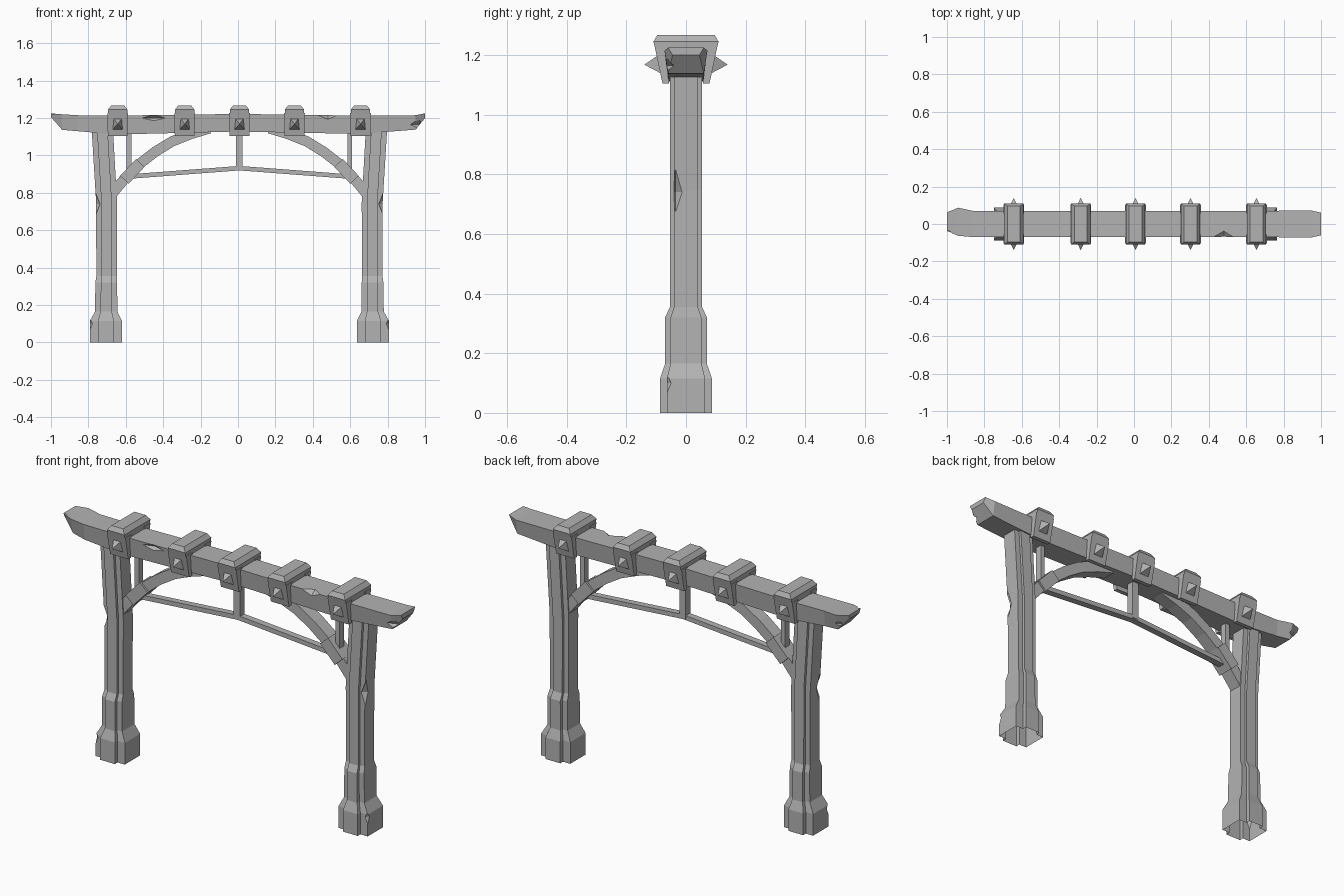
import bpy, bmesh
from mathutils import Vector, Matrix

cube = bpy.data.objects.get("Cube")
if cube:
    bpy.data.objects.remove(cube, do_unlink=True)

grey = bpy.data.materials.new("stone_grey")
grey.use_nodes = True
COLOUR = (0.45, 0.45, 0.45, 1)
grey.diffuse_color = COLOUR
grey.node_tree.nodes["Principled BSDF"].inputs["Base Color"].default_value = COLOUR

AXIS = 0.0075  # the gate is mirrored about this x


def finish(name, bm):
    bmesh.ops.recalc_face_normals(bm, faces=bm.faces)
    mesh = bpy.data.meshes.new(name)
    bm.to_mesh(mesh)
    bm.free()
    mesh.materials.append(grey)
    obj = bpy.data.objects.new(name, mesh)
    bpy.context.collection.objects.link(obj)
    return obj


def loft(name, rings):
    """Skin a row of equal closed rings and cap both ends."""
    bm = bmesh.new()
    rows = [[bm.verts.new(p) for p in ring] for ring in rings]
    n = len(rows[0])
    for a, b in zip(rows, rows[1:]):
        for i in range(n):
            j = (i + 1) % n
            bm.faces.new((a[i], a[j], b[j], b[i]))
    bm.faces.new(rows[0])
    bm.faces.new(rows[-1])
    return finish(name, bm)


def rect(x, y, z, a, b):
    return [(x - a, y - b, z), (x + a, y - b, z), (x + a, y + b, z), (x - a, y + b, z)]


def bar(name, path, width, depth):
    """Rectangular bar along a path of (x, z) points."""
    pts = [Vector((x, 0, z)) for x, z in path]
    side = Vector((0, depth / 2, 0))
    rings = []
    for i, p in enumerate(pts):
        d = (pts[min(i + 1, len(pts) - 1)] - pts[max(i - 1, 0)]).normalized()
        n = Vector((-d.z, 0, d.x)) * width / 2
        rings.append([p - n - side, p + n - side, p + n + side, p - n + side])
    return loft(name, rings)


def mirrored(path, s):
    return [(AXIS + s * x, z) for x, z in path]


def chip(obj, chips):
    """Knock angular chips out of an object with octahedral cutters."""
    cutters = []
    for loc, size in chips:
        bm = bmesh.new()
        bmesh.ops.create_uvsphere(bm, u_segments=4, v_segments=2, radius=1)
        bmesh.ops.transform(bm, verts=bm.verts,
                            matrix=Matrix.Translation(loc) @ Matrix.Diagonal((*size, 1)))
        cutter = finish("chip_cutter", bm)
        cutter.hide_render = True
        mod = obj.modifiers.new("chip", "BOOLEAN")
        mod.operation, mod.solver, mod.object = "DIFFERENCE", "EXACT", cutter
        cutters.append(cutter)
    bpy.context.view_layer.update()
    graph = bpy.context.evaluated_depsgraph_get()
    mesh = bpy.data.meshes.new_from_object(obj.evaluated_get(graph))
    obj.modifiers.clear()
    obj.data = mesh
    for cutter in cutters:
        bpy.data.objects.remove(cutter, do_unlink=True)


def cross(x, z, a, b):
    """Cross-shaped post section with notched corners."""
    c, d = a * 0.5, b * 0.74
    quarter = [(a, d), (c, d), (c, b)]
    ring = quarter + [(-p, q) for p, q in reversed(quarter)]
    ring += [(-p, -q) for p, q in ring]
    return [(x + p, q, z) for p, q in ring]


# Posts: offset from the axis, height, half width, half depth
POST = [(0.714, 0, 0.086, 0.087), (0.714, 0.115, 0.086, 0.087),
        (0.712, 0.165, 0.06, 0.07), (0.712, 0.32, 0.058, 0.07),
        (0.71, 0.355, 0.055, 0.054), (0.71, 0.75, 0.056, 0.054),
        (0.733, 1.14, 0.057, 0.054)]
for s, side in ((-1, "right"), (1, "left")):
    post = loft(side + "_post", [cross(AXIS + s * x, z, a, b) for x, z, a, b in POST])
    chip(post, [((AXIS + s * 0.775, -0.035, 0.74), (0.035, 0.03, 0.09)),
                ((AXIS + s * 0.80, -0.075, 0.1), (0.025, 0.025, 0.06))])
    # Hollow underside
    bm = bmesh.new()
    bm.from_mesh(post.data)
    floor = [f for f in bm.faces if all(v.co.z < 0.001 for v in f.verts)]
    bmesh.ops.delete(bm, geom=floor, context="FACES")
    bm.to_mesh(post.data)
    bm.free()

    # Curved brace with its clasp, and the slim hanger beside the post
    arc = [(-0.68, 0.795), (-0.61, 0.88), (-0.54, 0.95), (-0.45, 1.02),
           (-0.36, 1.075), (-0.26, 1.115), (-0.16, 1.145)]
    bar(side + "_brace", mirrored(arc, -s), 0.055, 0.07)
    bar(side + "_brace_clasp", mirrored([(-0.615, 0.87), (-0.53, 0.96)], -s), 0.062, 0.09)
    bar(side + "_hanger", mirrored([(-0.59, 0.9), (-0.59, 1.15)], -s), 0.025, 0.035)

# Centre hanger and slightly bowed tie rail
bar("centre_hanger", [(0.007, 0.925), (0.007, 1.15)], 0.036, 0.04)
bar("tie_rail", [(-0.57, 0.888), (0.007, 0.932), (0.585, 0.888)], 0.024, 0.035)

# Top beam: x, y shift, top, bottom, half depth at top and bottom
BEAM = [(-1, 0.012, 1.225, 1.205, 0.05, 0.04), (-0.94, 0.012, 1.22, 1.137, 0.075, 0.055),
        (-0.86, 0, 1.215, 1.13, 0.07, 0.06), (-0.65, 0, 1.213, 1.112, 0.07, 0.06),
        (0, 0, 1.222, 1.128, 0.07, 0.06), (0.65, 0, 1.213, 1.115, 0.07, 0.06),
        (0.95, 0, 1.215, 1.138, 0.072, 0.06), (1, 0, 1.225, 1.2, 0.06, 0.045)]
beam = loft("top_beam", [[(x, y - t, hi), (x, y + t, hi), (x, y + b, lo), (x, y - b, lo)]
                         for x, y, hi, lo, t, b in BEAM])
chip(beam, [((0.48, -0.085, 1.225), (0.1, 0.06, 0.045)),
            ((-0.45, -0.085, 1.2), (0.12, 0.035, 0.03)),
            ((0.97, -0.095, 1.165), (0.11, 0.055, 0.06)),
            ((-0.99, -0.075, 1.23), (0.06, 0.045, 0.06)),
            ((-0.96, 0.1, 1.17), (0.08, 0.04, 0.06))])

# Saddle clamps over the beam, each with two tapered legs and pointed studs
for i, x in enumerate((-0.643, -0.285, 0.008, 0.302, 0.655), 1):
    name = "clamp_%d" % i
    loft(name + "_cap", [rect(x, 0, 1.205, 0.05, 0.1), rect(x, 0, 1.245, 0.052, 0.109),
                         rect(x, 0, 1.268, 0.034, 0.096)])
    for s, side in ((-1, "front"), (1, "back")):
        loft(name + "_%s_leg" % side, [rect(x, s * 0.068, 1.105, 0.053, 0.011),
                                       rect(x, s * 0.08, 1.228, 0.055, 0.025)])
        bm = bmesh.new()
        base, tip = 0.085, 0.14
        ring = [bm.verts.new((x + p * 0.027, s * base, 1.172 + q * 0.033))
                for p, q in ((-1, -1), (1, -1), (1, 1), (-1, 1))]
        point = bm.verts.new((x, s * tip, 1.168))
        bm.faces.new(ring)
        for j in range(4):
            bm.faces.new((ring[j], ring[(j + 1) % 4], point))
        finish(name + "_%s_stud" % side, bm)
